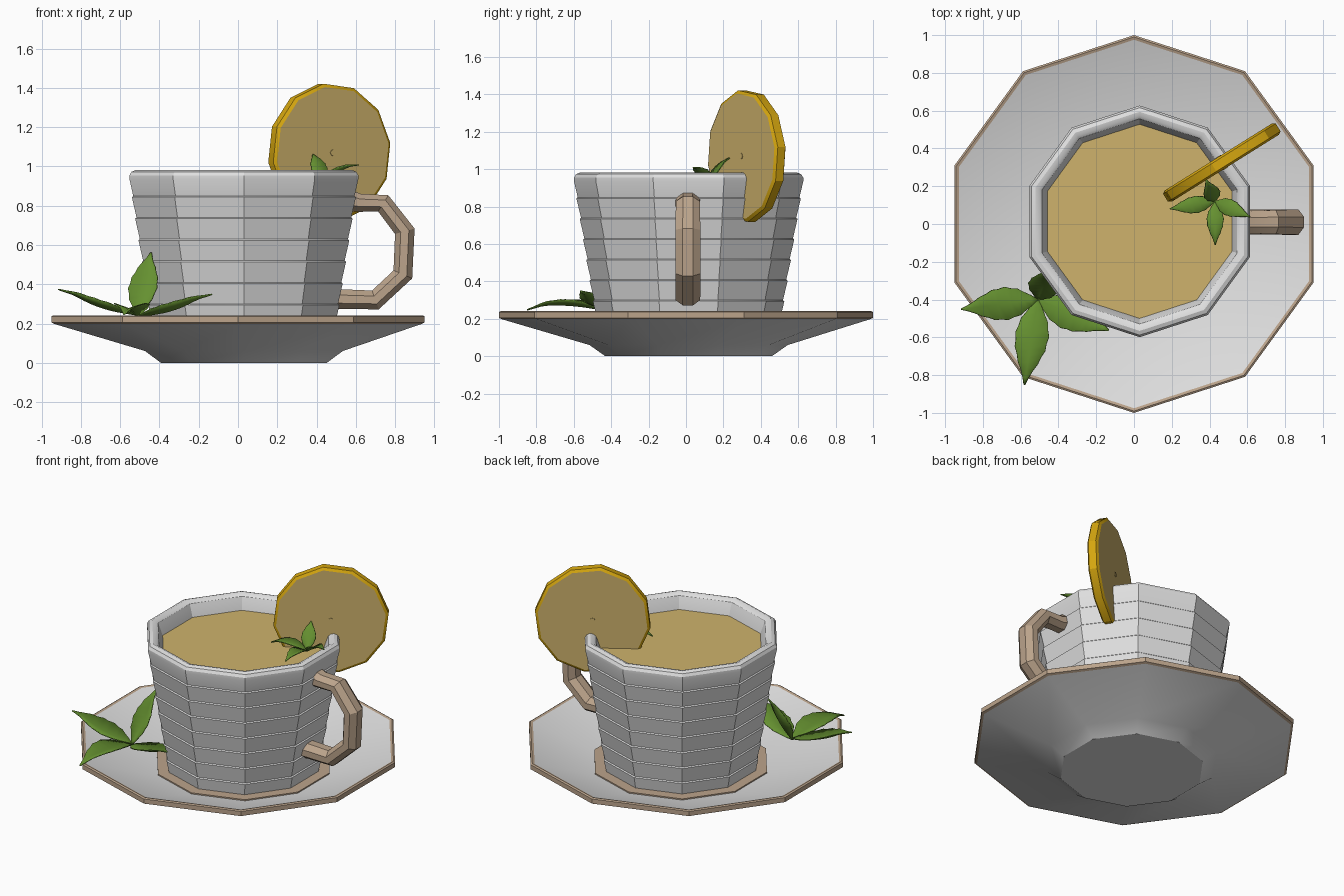
import bpy, bmesh, math
from mathutils import Vector, Matrix

if "Cube" in bpy.data.objects:
    bpy.data.objects.remove(bpy.data.objects["Cube"])

def mat(name, r, g, b):
    m = bpy.data.materials.new(name)
    m.diffuse_color = (r, g, b, 1)
    m.use_nodes = True
    m.node_tree.nodes["Principled BSDF"].inputs["Base Color"].default_value = m.diffuse_color
    return m

WHITE = mat("white_ceramic", 0.74, 0.74, 0.74)
TAN = mat("tan_glaze", 0.50, 0.37, 0.26)
TEA = mat("tea_and_flesh", 0.62, 0.45, 0.15)
RIND = mat("lemon_rind", 0.68, 0.39, 0.005)
GREEN = mat("mint_green", 0.13, 0.28, 0.03)

CX, CY = 0.03, 0.014          # cup centre, slightly off the saucer rim centre

def finish(name, bm, mats, angle=30):
    bmesh.ops.recalc_face_normals(bm, faces=bm.faces)
    me = bpy.data.meshes.new(name)
    bm.to_mesh(me)
    bm.free()
    for m in mats:
        me.materials.append(m)
    for p in me.polygons:
        p.use_smooth = True
    me.set_sharp_from_angle(angle=math.radians(angle))
    ob = bpy.data.objects.new(name, me)
    bpy.context.scene.collection.objects.link(ob)
    return ob

def loft(name, rings, mats, segs=None, caps=(True, True), cap_mat=0, xform=None):
    """Skin a list of point rings; segs gives the material of each band."""
    bm = bmesh.new()
    vr = [[bm.verts.new(p) for p in ring] for ring in rings]
    n = len(rings[0])
    for k in range(len(vr) - 1):
        for i in range(n):
            j = (i + 1) % n
            f = bm.faces.new((vr[k][i], vr[k][j], vr[k + 1][j], vr[k + 1][i]))
            f.material_index = segs[k] if segs else 0
    for on, ring in zip(caps, (vr[0], vr[-1])):
        if on:
            bm.faces.new(ring).material_index = cap_mat
    if xform:
        bm.transform(xform)
    return finish(name, bm, mats)

def ring(r, z, cx=CX, cy=CY, n=10, start=90):
    a = [math.radians(start + 360 * i / n) for i in range(n)]
    return [Vector((cx + r * math.cos(t), cy + r * math.sin(t), z)) for t in a]

# saucer: dished decagon with a tan rim
rim = [(0.985, 0.198), (1.0, 0.205), (1.0, 0.236), (0.99, 0.242), (0.975, 0.237)]
rings = [ring(0.445, 0), ring(0.53, 0.06)] + [ring(r, z, 0, 0) for r, z in rim] + [ring(0.56, 0.10)]
loft("saucer", rings, [WHITE, TAN], [0, 0, 1, 1, 1, 1, 0])

# tan ring under the cup
loft("foot_ring", [ring(0.55, 0.095), ring(0.55, 0.108)], [TAN])

# cup: tapered wall with fine ledges, rounded lip, inner wall
def wall(z):
    return 0.475 + (z - 0.09) * (0.613 - 0.475) / 0.86
prof = [(wall(0.09), 0.09)]
for i in range(7):
    z = 0.19 + 0.11 * i
    prof += [(wall(z) + 0.003, z - 0.006), (wall(z) - 0.004, z)]
prof += [(0.613, 0.935), (0.613, 0.955), (0.602, 0.973), (0.58, 0.982), (0.56, 0.978),
         (0.543, 0.965), (0.535, 0.945), (0.505, 0.86), (0.44, 0.16)]
loft("cup", [ring(r, z) for r, z in prof], [WHITE])

# tea surface
loft("tea", [ring(0.50, 0.865), ring(0.515, 0.885)], [TEA])

# handle: octagonal tube along a bent path
path = [(0.53, 0.835), (0.62, 0.815), (0.74, 0.812), (0.85, 0.67), (0.84, 0.45), (0.70, 0.32), (0.49, 0.325)]
size = [0.065, 0.05, 0.053, 0.056, 0.056, 0.055, 0.055]
pts = [Vector((x, 0.01, z)) for x, z in path]
rings = []
for i, p in enumerate(pts):
    t = (pts[min(i + 1, len(pts) - 1)] - pts[max(i - 1, 0)]).normalized()
    side = Vector((0, 1, 0))
    nor = t.cross(side)
    r = size[i]
    rings.append([p + side * 1.3 * r * math.cos(a) + nor * r * math.sin(a)
                  for a in [math.radians(22.5 + 45 * k) for k in range(8)]])
loft("handle", rings, [TAN])

# lemon slice on the lip
place = Matrix.Translation((0.465, 0.325, 1.07)) @ Matrix.Rotation(math.radians(32), 4, 'Z') \
    @ Matrix.Rotation(math.radians(90), 4, 'X')
lem = [(0.338, -0.035), (0.355, -0.024), (0.355, 0.024), (0.338, 0.035)]
loft("lemon_slice", [ring(r, z, 0, 0, 12, 8) for r, z in lem], [RIND, TEA], [0, 0, 0],
     cap_mat=1, xform=place)
# small core mark on both faces
loft("lemon_core", [ring(0.016, z, 0, 0, 8) for z in (-0.038, 0.038)], [TEA], xform=place)

# mint leaf: folded pointed blade with lightly toothed edges
def leaf(name, base, tip, width, bend):
    b, t = Vector(base), Vector(tip)
    d = t - b
    side = d.cross(Vector((0, 0, 1))).normalized()
    nor = side.cross(d).normalized()
    n = 12
    bm = bmesh.new()
    rows = []
    for i in range(n + 1):
        s = i / n
        c = b + d * s + nor * bend * math.sin(math.pi * s) - nor * 0.12 * width * max(0, s - 0.8) * 5
        w = 0.5 * width * (math.sin(math.pi * s ** 0.85) ** 1.15 if 0 < i < n else 0.04)
        w *= 1.05 if i % 2 else 0.97
        rows.append([bm.verts.new(c + side * w * k + nor * 0.35 * w * abs(k)) for k in (-1, 0, 1)])
    for r0, r1 in zip(rows, rows[1:]):
        for k in (0, 1):
            bm.faces.new((r0[k], r0[k + 1], r1[k + 1], r1[k]))
    ob = finish(name, bm, [GREEN], 40)
    mod = ob.modifiers.new("thickness", 'SOLIDIFY')
    mod.thickness = 0.006

# sprig on the saucer
C = (-0.51, -0.40, 0.24)
for i, (tip, w, bend) in enumerate([
        ((-0.91, -0.45, 0.39), 0.17, -0.03), ((-0.58, -0.85, 0.27), 0.17, 0.02),
        ((-0.14, -0.56, 0.37), 0.17, -0.03), ((-0.45, -0.25, 0.57), 0.15, -0.02)]):
    leaf("saucer_mint_leaf_%d" % (i + 1), C, tip, w, bend)

# sprig in the cup
C = (0.43, 0.12, 0.92)
for i, (tip, w, bend) in enumerate([
        ((0.19, 0.08, 0.94), 0.085, 0.02), ((0.61, 0.04, 1.02), 0.085, 0.01),
        ((0.43, -0.11, 0.95), 0.085, 0.02), ((0.385, 0.225, 1.07), 0.085, 0.0)]):
    leaf("cup_mint_leaf_%d" % (i + 1), C, tip, w, bend)
